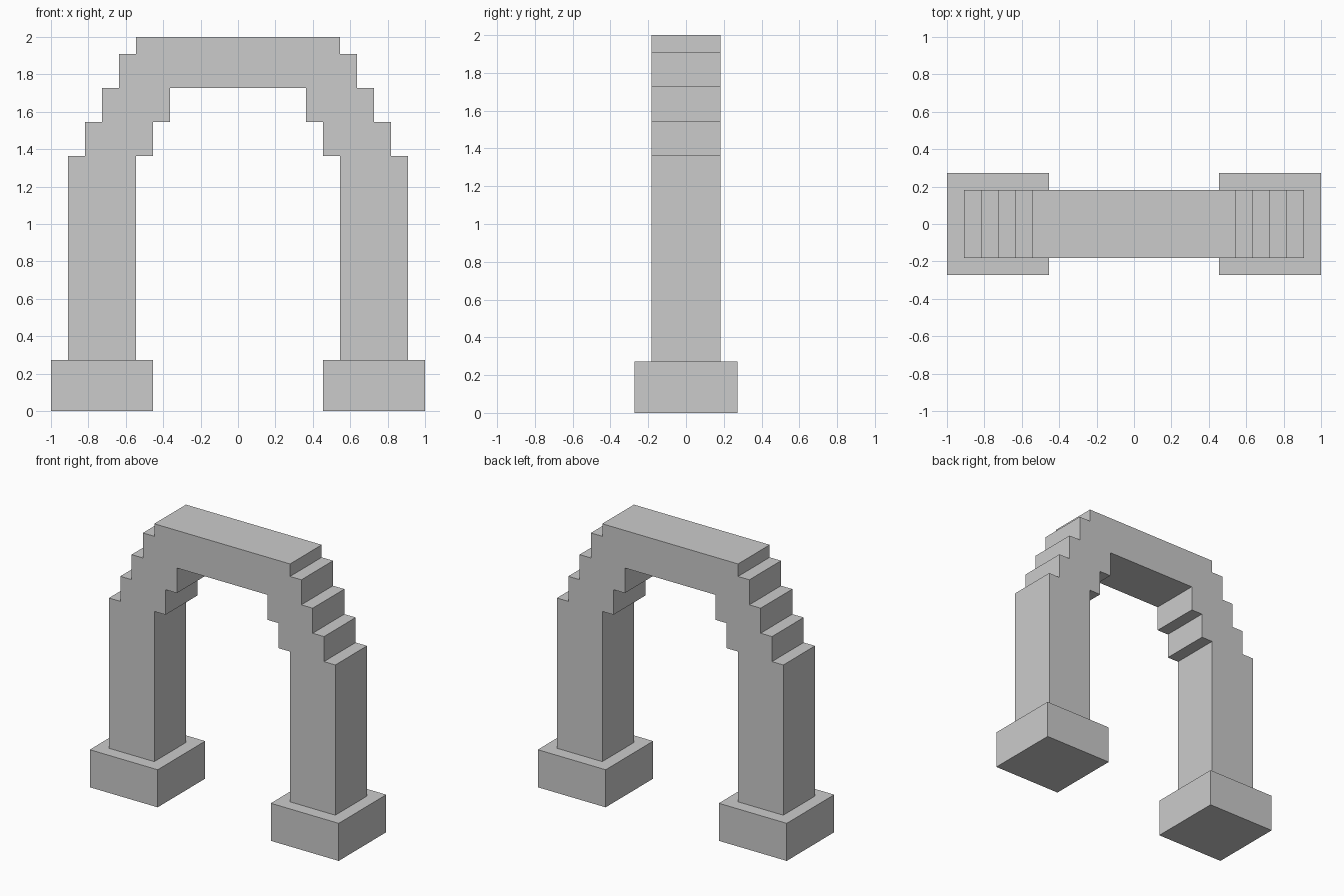
import bpy, bmesh
from mathutils import Vector

if "Cube" in bpy.data.objects:
    bpy.data.objects.remove(bpy.data.objects["Cube"])

U = 1 / 11  # block size: the arch is 22 blocks wide and tall


def add_prism(name, outline, depth):
    """Extrude an (x, z) outline, in blocks, symmetrically along y."""
    bm = bmesh.new()
    face = bm.faces.new([bm.verts.new((x * U, -depth * U, z * U)) for x, z in outline])
    ext = bmesh.ops.extrude_face_region(bm, geom=[face])
    verts = [v for v in ext["geom"] if isinstance(v, bmesh.types.BMVert)]
    bmesh.ops.translate(bm, verts=verts, vec=Vector((0, 2 * depth * U, 0)))
    bmesh.ops.recalc_face_normals(bm, faces=bm.faces)
    mesh = bpy.data.meshes.new(name)
    bm.to_mesh(mesh)
    bm.free()
    obj = bpy.data.objects.new(name, mesh)
    bpy.context.collection.objects.link(obj)
    return obj


# Stepped arch: right half from the inner crown down the leg and up the outside
half = [(4, 19), (4, 17), (5, 17), (5, 15), (6, 15), (6, 3),
        (10, 3), (10, 15), (9, 15), (9, 17), (8, 17), (8, 19),
        (7, 19), (7, 21), (6, 21), (6, 22)]
add_prism("stepped_arch", half + [(-x, z) for x, z in reversed(half)], 2)

# Square plinths under the two legs
for side, s in (("left", -1), ("right", 1)):
    add_prism(f"{side}_plinth", [(5 * s, 0), (11 * s, 0), (11 * s, 3), (5 * s, 3)], 3)
